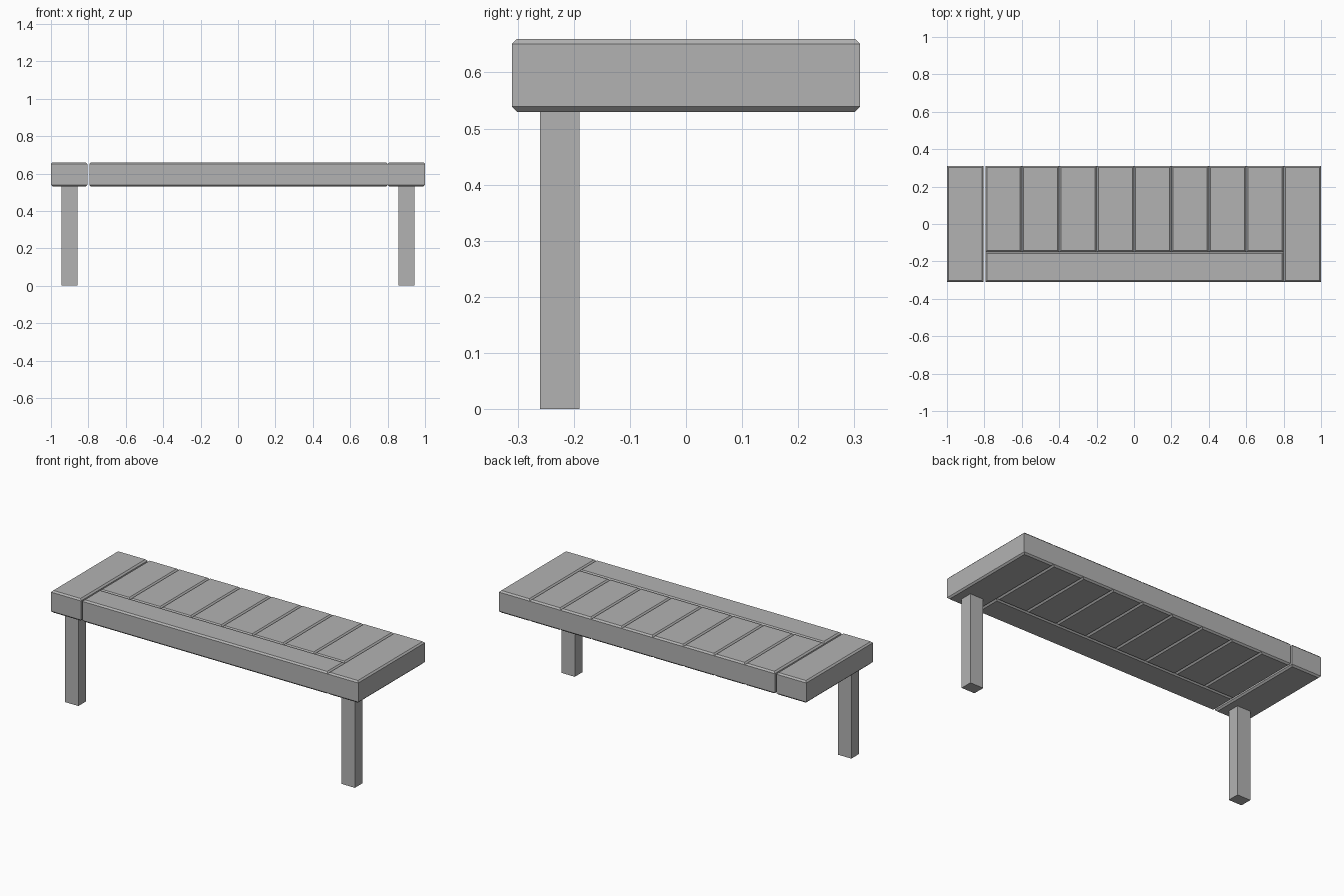
import bpy
import bmesh
from mathutils import Vector

if "Cube" in bpy.data.objects:
    bpy.data.objects.remove(bpy.data.objects["Cube"], do_unlink=True)

GREY = (0.45, 0.45, 0.45, 1)
grey = bpy.data.materials.new("plain_grey")
grey.use_nodes = True
grey.diffuse_color = GREY
grey.node_tree.nodes["Principled BSDF"].inputs["Base Color"].default_value = GREY


def block(name, low, high, chamfer=0):
    """Box between two corners, with optional chamfers around its top and bottom rims."""
    low, high = Vector(low), Vector(high)
    bm = bmesh.new()
    bmesh.ops.create_cube(bm, size=1)
    bmesh.ops.scale(bm, vec=high - low, verts=bm.verts)
    bmesh.ops.translate(bm, vec=(low + high) / 2, verts=bm.verts)
    if chamfer:
        rims = [e for e in bm.edges if abs(e.verts[0].co.z - e.verts[1].co.z) < 0.001]
        bmesh.ops.bevel(bm, geom=rims, offset=chamfer, segments=1,
                        profile=0.5, affect='EDGES')
    mesh = bpy.data.meshes.new(name)
    bm.to_mesh(mesh)
    bm.free()
    mesh.materials.append(grey)
    obj = bpy.data.objects.new(name, mesh)
    bpy.context.collection.objects.link(obj)


BOTTOM, TOP = 0.53, 0.66
FRONT, BACK, SEAM = -0.31, 0.31, -0.15
CHAMFER = 0.009


def plank(name, x0, x1, y0, y1):
    block(name, (x0, y0, BOTTOM), (x1, y1, TOP), CHAMFER)


# End planks, with a narrow gap beside the right one
plank("right_end_plank", -1, -0.805, FRONT, BACK)
plank("left_end_plank", 0.8, 1, FRONT, BACK)

# Long front rail
plank("front_rail", -0.795, 0.8, FRONT, SEAM)

# Row of cross slats behind the rail
for i in range(8):
    x0 = -0.8 + 0.2 * i
    plank(f"slat_{i + 1}", max(x0, -0.795), x0 + 0.2, SEAM, BACK)

# Two front legs
for side, x in (("right", -0.9), ("left", 0.9)):
    block(f"{side}_front_leg", (x - 0.043, -0.26, 0), (x + 0.043, -0.19, BOTTOM))
